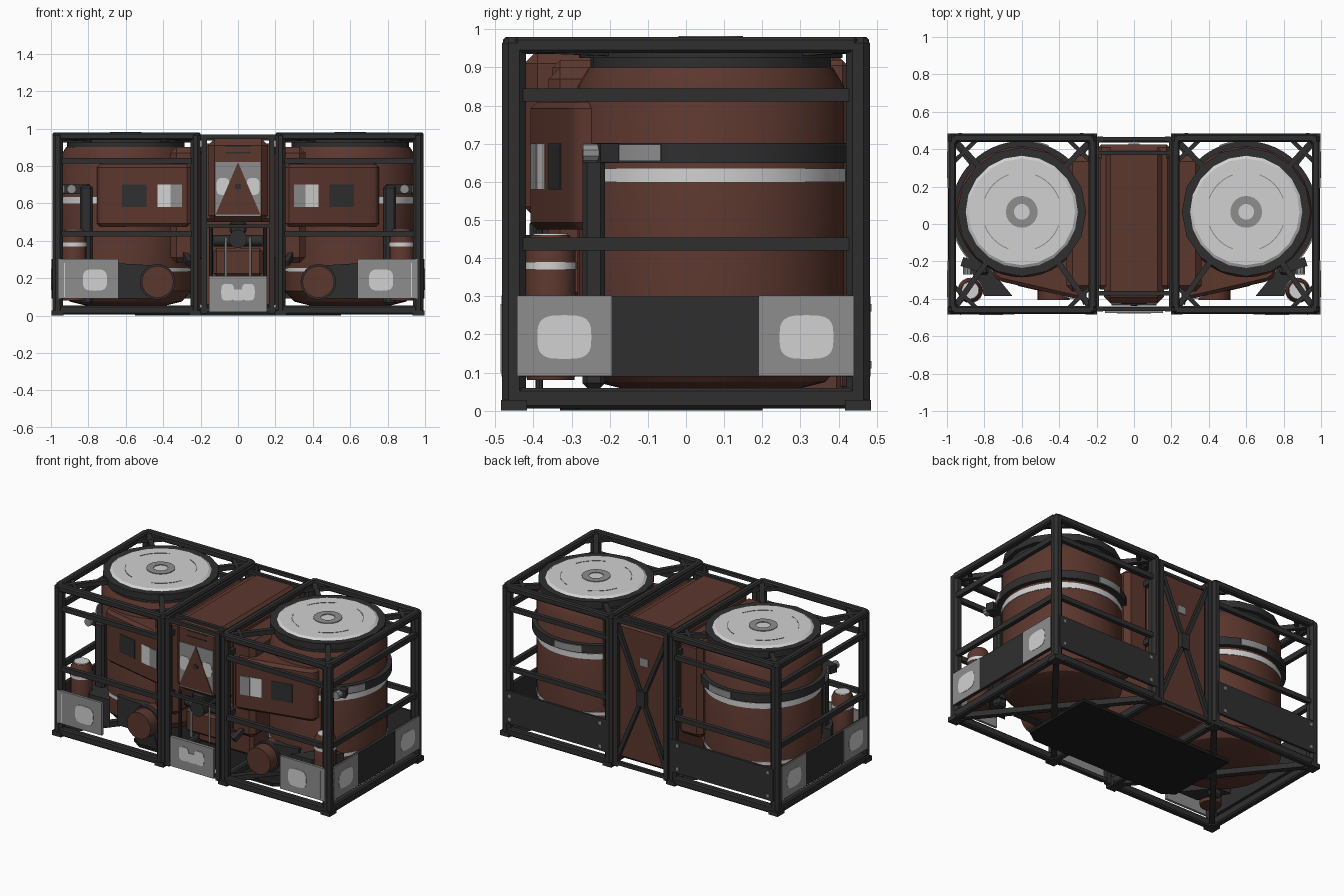
import bpy, bmesh, math
from mathutils import Vector, Matrix

if "Cube" in bpy.data.objects:
    bpy.data.objects.remove(bpy.data.objects["Cube"])

def mat(name, r, g, b):
    m = bpy.data.materials.new(name)
    m.diffuse_color = (r, g, b, 1)
    m.use_nodes = True
    m.node_tree.nodes["Principled BSDF"].inputs["Base Color"].default_value = m.diffuse_color
    return m

BROWN = mat("rust_brown", 0.105, 0.038, 0.027)
DARK = mat("dark_frame", 0.028, 0.028, 0.028)
BLACK = mat("black_underside", 0.012, 0.012, 0.012)
GRAY = mat("mid_gray", 0.27, 0.27, 0.27)
LIGHT = mat("light_gray", 0.64, 0.64, 0.64)

def finish(name, bm, m, pair=False, bevel=0, smooth=True):
    # turn a bmesh into an object, with a mirrored twin if asked
    if bevel:
        bmesh.ops.bevel(bm, geom=bm.edges[:], offset=bevel, segments=1, affect='EDGES', profile=0.5)
    for s in ((1, -1) if pair else (1,)):
        if s == -1:
            bmesh.ops.scale(bm, vec=(-1, 1, 1), verts=bm.verts)
        bmesh.ops.recalc_face_normals(bm, faces=bm.faces)
        me = bpy.data.meshes.new(name)
        bm.to_mesh(me)
        me.materials.append(m)
        if smooth:
            me.polygons.foreach_set("use_smooth", [True] * len(me.polygons))
            me.set_sharp_from_angle(angle=math.radians(32))
        label = name if not pair else name + ("_right" if s == 1 else "_left")
        bpy.context.collection.objects.link(bpy.data.objects.new(label, me))
    bm.free()

def box(name, lo, hi, m, pair=False, bevel=0):
    bm = bmesh.new()
    c = [(a + b) / 2 for a, b in zip(lo, hi)]
    d = [abs(b - a) for a, b in zip(lo, hi)]
    bmesh.ops.create_cube(bm, size=1, matrix=Matrix.Translation(c) @ Matrix.Diagonal((*d, 1)))
    finish(name, bm, m, pair, bevel, False)

def bar(name, p, q, w, m, pair=False, seg=4):
    # straight strut between two points
    p, q = Vector(p), Vector(q)
    bm = bmesh.new()
    rot = (q - p).to_track_quat('Z', 'Y').to_matrix().to_4x4()
    tw = Matrix.Rotation(math.pi / 4 if seg == 4 else 0, 4, 'Z')
    r = w / 2 * (math.sqrt(2) if seg == 4 else 1)
    bmesh.ops.create_cone(bm, cap_ends=True, segments=seg, radius1=r, radius2=r, depth=(q - p).length,
                          matrix=Matrix.Translation((p + q) / 2) @ rot @ tw)
    finish(name, bm, m, pair)

def prism(name, pts, axis, a, b, m, pair=False, bevel=0):
    # extrude a 2D outline along an axis
    put = {'x': lambda u, v, t: (t, u, v), 'y': lambda u, v, t: (u, t, v), 'z': lambda u, v, t: (u, v, t)}[axis]
    bm = bmesh.new()
    lo = [bm.verts.new(put(u, v, a)) for u, v in pts]
    hi = [bm.verts.new(put(u, v, b)) for u, v in pts]
    bm.faces.new(lo)
    bm.faces.new(hi)
    n = len(pts)
    for i in range(n):
        bm.faces.new((lo[i], lo[(i + 1) % n], hi[(i + 1) % n], hi[i]))
    finish(name, bm, m, pair, bevel)

def lathe(name, prof, m, cx, cy, seg=40, a0=0, a1=360, closed=False, pair=True):
    # revolve a radius/height profile round a vertical axis
    bm = bmesh.new()
    full = a1 - a0 >= 360
    rows = []
    for i in range(seg if full else seg + 1):
        t = math.radians(a0 + (a1 - a0) * i / seg)
        rows.append([bm.verts.new((cx + r * math.cos(t), cy + r * math.sin(t), z)) for r, z in prof])
    k = len(prof)
    for i in range(seg):
        A, B = rows[i], rows[(i + 1) % len(rows)]
        for j in range(k if closed else k - 1):
            bm.faces.new((A[j], B[j], B[(j + 1) % k], A[(j + 1) % k]))
    if not full:
        bm.faces.new(rows[0])
        bm.faces.new(rows[-1])
    bmesh.ops.remove_doubles(bm, verts=bm.verts, dist=1e-5)
    finish(name, bm, m, pair)

def ring(r0, r1, z0, z1):
    return [(r0, z0), (r1, z0), (r1, z1), (r0, z1)]

def blob(cu, cv, w, h, n=24):
    # rounded-rectangle outline
    f = lambda x: math.copysign(abs(x) ** 0.6, x)
    return [(cu + w / 2 * f(math.cos(i * math.tau / n)), cv + h / 2 * f(math.sin(i * math.tau / n))) for i in range(n)]

CX, CY = 0.6, 0.065

# ---- cages: posts, rails, feet
for x0, x1, xn in ((0.2, 0.255, "inner"), (0.935, 0.993, "outer")):
    for y0, y1, yn in ((-0.482, -0.42, "front"), (0.42, 0.482, "back")):
        box(f"post_{xn}_{yn}", (x0, y0, 0.01), (x1, y1, 0.98), DARK, True, 0.016)
        box(f"foot_{xn}_{yn}", (x0 - 0.003, y0 - 0.003, 0), (x1 + 0.005, y1 + 0.003, 0.028), DARK, True)
    xo = x0 if xn == "inner" else x1 - 0.042
    for z0, z1, zn in ((0.938, 0.98, "top"), (0.005, 0.06, "bottom")):
        box(f"side_rail_{zn}_{xn}", (xo, -0.45, z0), (xo + 0.042, 0.45, z1), DARK, True, 0.008)
    for z in (0.4375, 0.8275):
        box(f"side_bar_{xn}", (xo + 0.008, -0.43, z - 0.017), (xo + 0.034, 0.43, z + 0.017), DARK, True)
for s, yn in ((-1, "front"), (1, "back")):
    for z0, z1, zn in ((0.938, 0.98, "top"), (0.005, 0.055, "bottom")):
        box(f"long_rail_{zn}_{yn}", (0.22, s * 0.48, z0), (0.97, s * 0.438, z1), DARK, True, 0.008)
    for z in (0.4375, 0.8275):
        box(f"long_bar_{yn}", (0.24, s * 0.472, z - 0.015), (0.95, s * 0.446, z + 0.015), DARK, True)
    for x in (0.225, 0.965):
        # top corner strut reaching to the collar, and floor cross brace
        v = Vector((x - CX, s * 0.455 - CY)).normalized() * 0.325
        bar(f"corner_strut_{yn}", (x, s * 0.455, 0.955), (CX + v.x, CY + v.y, 0.945), 0.03, DARK, True)
        bar(f"floor_brace_{yn}", (x, s * 0.45, 0.03), (CX, 0, 0.03), 0.035, DARK, True)
        bar(f"rail_gusset_{yn}", (x, s * 0.33, 0.955), (CX + (x - CX) * 0.65, s * 0.455, 0.955), 0.022, DARK, True)

# ---- tanks
lathe("tank_body", [(0, .05), (.2, .05), (.3, .075), (.35, .13), (.35, .85), (.32, .9), (0, .9)], BROWN, CX, CY)
lathe("tank_neck", ring(.24, .315, .89, .94), DARK, CX, CY, 32, closed=True)
lathe("tank_collar", ring(.295, .345, .925, .968), DARK, CX, CY, 16, closed=True)
lathe("lid", [(0, .93), (.3, .93), (.3, .968), (.285, .978), (0, .978)], LIGHT, CX, CY, 20)
lathe("lid_ring", ring(.042, .085, .976, .982), GRAY, CX, CY, 24, closed=True)
for a in range(0, 360, 90):
    lathe("lid_groove", ring(.208, .213, .976, .980), GRAY, CX, CY, 6, a + 20, a + 70, True)
lathe("light_band", ring(.345, .353, .60, .635), LIGHT, CX, CY, closed=True)
lathe("lower_light_band", ring(.345, .353, .235, .255), LIGHT, CX, CY, closed=True)
lathe("tank_strap", ring(.34, .378, .65, .702), DARK, CX, CY, 36, -56, 200, True)
for a, b in ((-50, -20), (85, 112)):
    lathe("strap_plate", ring(.375, .384, .655, .698), GRAY, CX, CY, 6, a, b, True)
box("strap_post", (0.778, -0.272, 0.06), (0.846, -0.212, 0.695), DARK, True, 0.012)
bar("strap_arm", (0.80, -0.24, 0.676), (0.92, -0.2, 0.676), 0.05, DARK, True)
bar("strap_knob", (0.89, -0.27, 0.676), (0.89, -0.22, 0.676), 0.05, GRAY, True, 10)
box("tank_shoulder", (0.19, -0.36, 0.28), (0.36, 0.365, 0.90), BROWN, True, 0.03)

# ---- slanted front cabinets with marker plates
prism("front_cabinet", [(0.255, -0.412), (0.72, -0.305), (0.755, -0.28), (0.755, -0.17), (0.255, -0.17)],
      'z', 0.475, 0.81, BROWN, True, 0.018)
yf = lambda x: -0.412 + 0.23 * (x - 0.255)
for n, x0, x1, m in (("light_marker", .30, .43, LIGHT), ("gray_marker", .30, .36, GRAY), ("dark_marker", .49, .62, DARK)):
    e = 0.006 if n == "gray_marker" else 0.003
    prism(n, [(x0, yf(x0) - e), (x1, yf(x1) - e), (x1, yf(x1) + .003), (x0, yf(x0) + .003)], 'z', .58, .70, m, True)

# ---- lower corner parts: canister, outlet, skirt
lathe("canister", [(0, .08), (.062, .08), (.065, .1), (.065, .43), (.05, .46), (0, .46)], BROWN, 0.875, -0.355, 20)
lathe("canister_band", ring(.06, .068, .37, .39), LIGHT, 0.875, -0.355, 20, closed=True)
lathe("canister_cap", [(0, .455), (.048, .455), (.045, .464), (0, .464)], LIGHT, 0.875, -0.355, 20)
prism("dark_skirt", [(0.9, -0.2), (0.8, -0.2), (0.65, -0.385), (0.8, -0.385)], 'z', .1, .28, DARK, True)
prism("dark_front_web", [(0.65, .09), (0.65, .28), (0.48, .27), (0.36, .24), (0.36, .12), (0.48, .09)], 'y', -0.31, -0.25, DARK, True)
bar("outlet", (0.43, -0.405, 0.18), (0.43, -0.2, 0.18), 0.17, BROWN, True, 24)
bar("outlet_ring", (0.43, -0.33, 0.18), (0.43, -0.3, 0.18), 0.19, DARK, True, 24)
bar("slanted_web", (0.26, -0.42, 0.28), (0.33, -0.2, 0.42), 0.03, DARK, True)

# ---- bumper panels with light patches
box("side_panel", (0.975, -0.443, 0.09), (0.995, 0.44, 0.30), DARK, True)
for y0, y1 in ((-0.443, -0.195), (0.192, 0.44)):
    box("side_plate", (0.993, y0, 0.092), (0.998, y1, 0.302), GRAY, True)
    prism("side_patch", blob((y0 + y1) / 2, 0.193, 0.142, 0.115), 'x', 0.996, 1.0, LIGHT, True)
box("front_plate", (0.64, -0.484, 0.09), (0.96, -0.468, 0.302), GRAY, True)
prism("front_patch", blob(0.765, 0.19, 0.13, 0.115), 'y', -0.487, -0.48, LIGHT, True)
box("front_patch_drip", (0.925, -0.486, 0.10), (0.93, -0.48, 0.28), LIGHT, True)
box("back_panel", (0.23, 0.468, 0.09), (0.965, 0.484, 0.30), DARK, True)
for x in (0.27, 0.92):
    for z in (0.12, 0.27):
        box("back_rivet", (x, 0.48, z - 0.01), (x + 0.018, 0.487, z + 0.01), GRAY, True)

# ---- centre unit
box("centre_head", (-0.16, -0.425, 0.5), (0.16, 0.42, 0.945), BROWN, bevel=0.035)
box("centre_body", (-0.2, -0.35, 0.5), (0.2, 0.37, 0.92), BROWN, bevel=0.02)
box("centre_base", (-0.2, -0.14, 0.04), (0.2, 0.415, 0.52), BROWN, bevel=0.02)
box("centre_back_plate", (-0.19, 0.3, 0.05), (0.19, 0.425, 0.92), BROWN, bevel=0.015)
box("head_plate", (-0.12, -0.43, 0.53), (0.12, -0.423, 0.82), GRAY)
prism("head_triangle", [(-0.12, 0.54), (0.12, 0.54), (0, 0.82)], 'y', -0.436, -0.428, BROWN)
for s in (-1, 1):
    prism("head_patch", blob(s * 0.08, 0.69, 0.07, 0.09), 'y', -0.433, -0.428, LIGHT)
prism("head_dot", blob(0, 0.69, 0.035, 0.03, 12), 'y', -0.439, -0.43, DARK)
for z in (0.87, 0.905):
    box("head_slot", (-0.07, -0.428, z - 0.004), (0.07, -0.423, z + 0.004), DARK)
# coupling mechanism under the head
bar("coupling_axle", (-0.13, -0.34, 0.4), (0.13, -0.34, 0.4), 0.06, DARK, seg=12)
bar("coupling_hub", (0, -0.42, 0.41), (0, -0.2, 0.41), 0.1, DARK, seg=12)
box("coupling_head", (-0.045, -0.41, 0.44), (0.045, -0.3, 0.5), DARK, bevel=0.01)
box("coupling_block", (-0.13, -0.36, 0.21), (0.13, -0.13, 0.36), BROWN, bevel=0.015)
bar("white_rod", (0.065, -0.385, 0.2), (0.065, -0.385, 0.42), 0.014, LIGHT, True, 8)
bar("dark_rod", (0.145, -0.385, 0.05), (0.145, -0.385, 0.48), 0.02, DARK, True, 8)
box("centre_plate", (-0.155, -0.475, 0.02), (0.155, -0.455, 0.212), GRAY)
for x, z, w, h in ((-0.055, .125, .07, .09), (0.055, .125, .07, .09), (0, .11, .07, .06)):
    prism("centre_patch", blob(x, z, w, h), 'y', -0.479, -0.474, LIGHT)
# centre frame
for y, n in ((-0.455, "front"), (0.455, "back")):
    box(f"centre_post_{n}", (0.166, y - 0.013, 0.01), (0.196, y + 0.013, 0.965), DARK, True)
    for z in (0.03, 0.955):
        box(f"centre_bar_{n}", (-0.2, y - 0.01, z - 0.012), (0.2, y + 0.01, z + 0.012), DARK)
box("centre_mid_bar", (-0.18, -0.46, 0.468), (0.18, -0.44, 0.488), DARK)
for y in (-0.37, 0.38):
    box("top_tie_bar", (-0.23, y - 0.011, 0.935), (0.23, y + 0.011, 0.958), DARK)
box("top_edge_rail", (0.186, -0.45, 0.935), (0.206, 0.45, 0.965), DARK, True)
bar("back_cross", (-0.18, 0.45, 0.06), (0.18, 0.45, 0.92), 0.024, DARK)
bar("back_cross", (0.18, 0.447, 0.06), (-0.18, 0.447, 0.92), 0.024, DARK)
box("cross_joint", (-0.03, 0.435, 0.44), (0.03, 0.466, 0.54), DARK)
box("back_tag", (-0.03, 0.424, 0.69), (0.03, 0.431, 0.74), GRAY)

# ---- belly plate
prism("belly_plate", [(-0.55, -0.28), (-0.48, -0.33), (0.48, -0.33), (0.55, -0.28), (0.55, 0.2), (-0.55, 0.2)],
      'z', 0.0, 0.02, BLACK)
